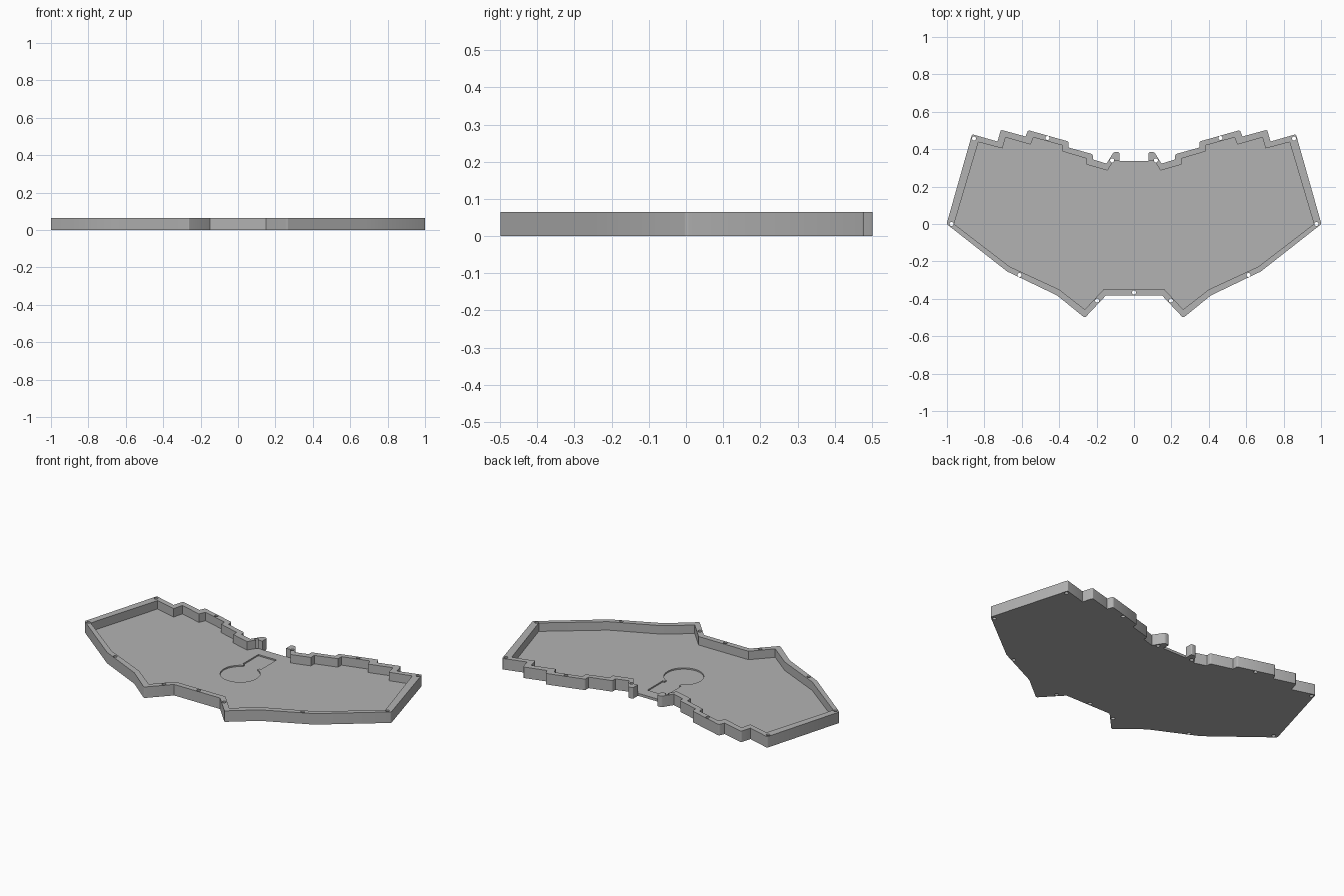
import bpy
import bmesh
import math

cube = bpy.data.objects.get("Cube")
if cube:
    bpy.data.objects.remove(cube)

HEIGHT, FLOOR, POCKET = 0.065, 0.015, 0.008

grey = bpy.data.materials.new("plain grey")
grey.use_nodes = True
grey.diffuse_color = (0.45, 0.45, 0.45, 1)
grey.node_tree.nodes["Principled BSDF"].inputs["Base Color"].default_value = (0.45, 0.45, 0.45, 1)


def mirrored(half):
    """Close a right-hand profile with its mirror image."""
    return half + [(-x, y) for x, y in reversed(half)]


def circle(cx, cy, r, n):
    return [(cx + r * math.cos(2 * math.pi * i / n), cy + r * math.sin(2 * math.pi * i / n))
            for i in range(n)]


def prism(name, outlines, z0, z1, corner=0):
    """Extrude outlines upward, rounding convex upright corners."""
    bm = bmesh.new()
    for pts in outlines:
        face = bm.faces.new([bm.verts.new((x, y, z0)) for x, y in pts])
        ext = bmesh.ops.extrude_face_region(bm, geom=[face])
        top = [v for v in ext["geom"] if isinstance(v, bmesh.types.BMVert)]
        bmesh.ops.translate(bm, verts=top, vec=(0, 0, z1 - z0))
    bmesh.ops.recalc_face_normals(bm, faces=bm.faces)
    if corner:
        upright = [e for e in bm.edges if abs(e.verts[0].co.z - e.verts[1].co.z) > 0.01
                   and e.calc_face_angle_signed() > 0.3]
        bmesh.ops.bevel(bm, geom=upright, offset=corner, segments=3, profile=0.5, affect='EDGES')
    mesh = bpy.data.meshes.new(name)
    bm.to_mesh(mesh)
    bm.free()
    mesh.materials.append(grey)
    obj = bpy.data.objects.new(name, mesh)
    bpy.context.collection.objects.link(obj)
    return obj


def cut(body, cutter):
    mod = body.modifiers.new("cut", 'BOOLEAN')
    mod.operation, mod.solver, mod.object = 'DIFFERENCE', 'EXACT', cutter
    bpy.context.view_layer.objects.active = body
    bpy.ops.object.modifier_apply(modifier=mod.name)
    bpy.data.objects.remove(cutter)


# Outer wall profile, from the back notch round to the front
outer = [(0.078, 0.337), (0.078, 0.385), (0.108, 0.385), (0.147, 0.323), (0.22, 0.345),
         (0.22, 0.373), (0.35, 0.409), (0.35, 0.441), (0.566, 0.502), (0.58, 0.468),
         (0.712, 0.504), (0.73, 0.441), (0.866, 0.48), (1.002, 0), (0.678, -0.254),
         (0.411, -0.382), (0.263, -0.502), (0.15, -0.382)]
# Inner wall profile, open through the back notch
inner = [(0.07, 0.45), (0.07, 0.338), (0.108, 0.338), (0.142, 0.286), (0.254, 0.318),
         (0.254, 0.35), (0.382, 0.388), (0.382, 0.42), (0.537, 0.463), (0.553, 0.425),
         (0.687, 0.463), (0.703, 0.404), (0.832, 0.438), (0.962, 0), (0.666, -0.227),
         (0.4, -0.35), (0.263, -0.457), (0.163, -0.35)]

tray = prism("keyboard_tray", [mirrored(outer)], 0, HEIGHT, 0.008)
cut(tray, prism("cavity", [mirrored(inner)], FLOOR, HEIGHT + 0.05))

# Keyhole-shaped pocket in the floor
r, cy, neck = 0.107, 0.02, 0.048
start = math.asin(neck / r)
steps = 24
pocket = [(0.06, 0.275), (0.06, 0.13), (neck, 0.13)]
pocket += [(r * math.sin(a), cy + r * math.cos(a))
           for a in (start + (math.pi - start) * i / steps for i in range(steps))]
cut(tray, prism("pocket", [mirrored(pocket)], FLOOR - POCKET, FLOOR + 0.02))

# Screw holes through the rim
spots = [(0.856, 0.457), (0.463, 0.46), (0.117, 0.34), (0.976, 0), (0.612, -0.272), (0.197, -0.41)]
spots = mirrored(spots) + [(0, -0.367)]
cut(tray, prism("screw_holes", [circle(x, y, 0.011, 16) for x, y in spots], -0.05, HEIGHT + 0.05))

# Smooth the round parts, keep the corners crisp
bpy.ops.object.select_all(action='DESELECT')
tray.select_set(True)
bpy.context.view_layer.objects.active = tray
bpy.ops.object.shade_smooth_by_angle(angle=math.radians(25))
